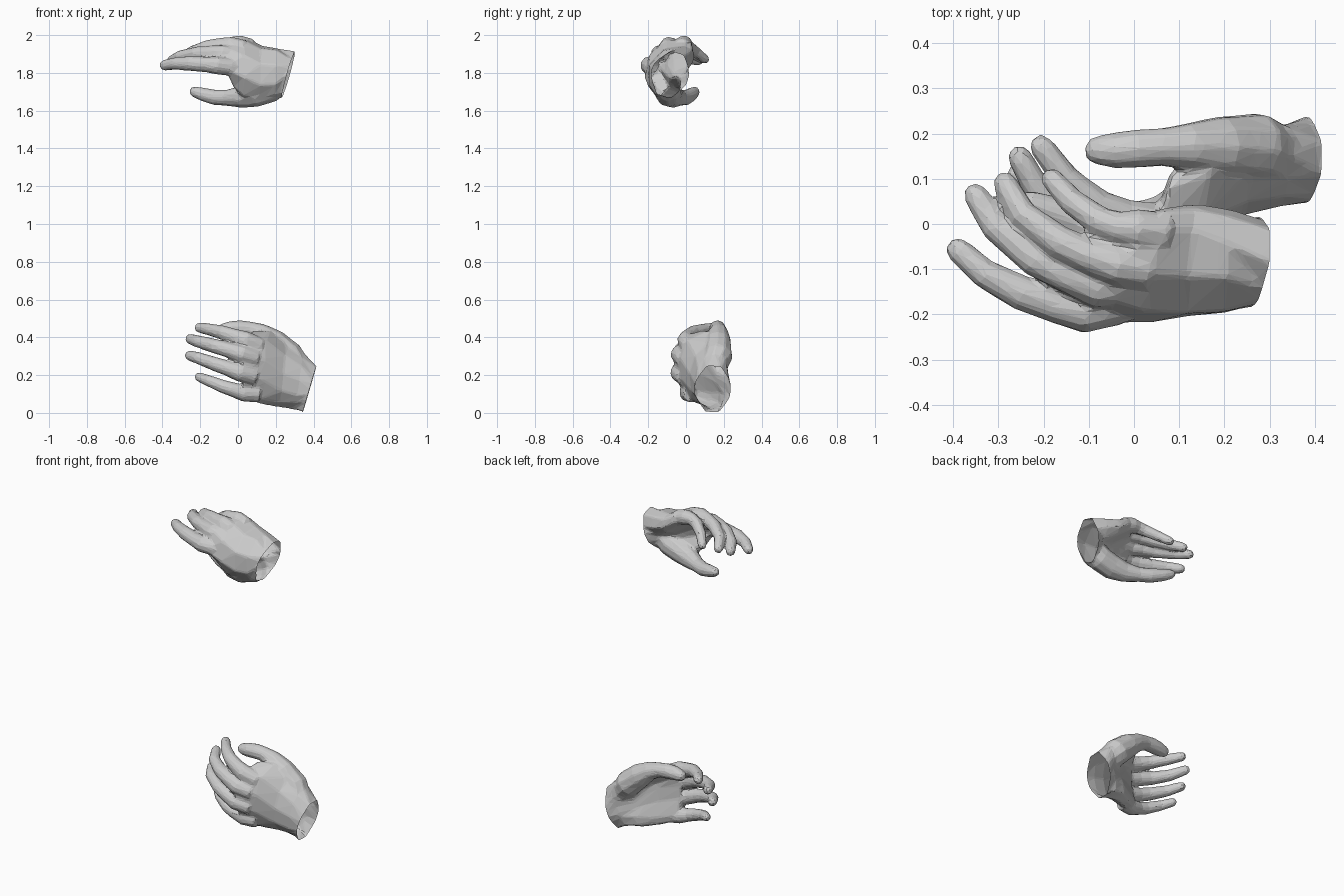
import bpy, bmesh, math
from mathutils import Vector as V

def loft(bm, rings):
    """Closed tube through a list of equal-length rings."""
    rs = [[bm.verts.new(p) for p in r] for r in rings]
    n = len(rs[0])
    fs = []
    for a, b in zip(rs, rs[1:]):
        for i in range(n):
            j = (i + 1) % n
            fs.append(bm.faces.new((a[i], a[j], b[j], b[i])))
    fs += [bm.faces.new(rs[0]), bm.faces.new(rs[-1][::-1])]
    bmesh.ops.recalc_face_normals(bm, faces=fs)

def digit(bm, path, sides=10):
    """Finger tube through (x, y, z, radius) points with a rounded tip."""
    pts = [V(p[:3]) for p in path]
    rad = [p[3] * 1.13 + 0.001 for p in path]
    d = (pts[-1] - pts[-2]).normalized()
    r = rad[-1]
    pts[-1] = pts[-1] + d * 0.010
    pts += [pts[-1] + d * r * 0.6, pts[-1] + d * r * 0.95]
    rad += [r * 0.8, r * 0.4]
    rings = []
    for i, (p, r) in enumerate(zip(pts, rad)):
        t = (pts[min(i + 1, len(pts) - 1)] - pts[max(i - 1, 0)]).normalized()
        u = t.cross(V((0, 0, 1))).normalized()
        w = t.cross(u)
        rings.append([p + (u * math.cos(a) + w * math.sin(a)) * r
                      for a in (2 * math.pi * (k + 0.5) / sides for k in range(sides))])
    loft(bm, rings)

def section(pts, t):
    """Cupped palm cross-section around a five-point arc, with rounded ends."""
    pts = [V(p) for p in pts]
    w = (0.8, 0.97, 1, 0.97, 0.8)
    back, front = [], []
    for i, p in enumerate(pts):
        tan = (pts[min(i + 1, 4)] - pts[max(i - 1, 0)]).normalized()
        n = tan.cross(V((1, 0, 0))).normalized()
        back.append(p + n * t * w[i])
        front.append(p - n * t * w[i])
    ends = []
    for i, j in ((0, 1), (4, 3)):
        tan = (pts[i] - pts[j]).normalized()
        n = (back[i] - pts[i]).normalized()
        ends.append([pts[i] + tan * t * 0.6 + n * t * s for s in (0.38, -0.38)])
    return back + ends[1] + front[::-1] + ends[0][::-1]

def hand(name, wrist, stations, digits):
    a, b = V(wrist[0]), V(wrist[1])
    tan = (b - a).normalized()
    nrm = tan.cross(tan.cross(V((1, 0, 0)))).normalized()
    if nrm.x < 0:
        nrm = -nrm
    # palm and digits, with the wrist running past its cut
    bm = bmesh.new()
    ring = section([a.lerp(b, i / 4) for i in range(5)], wrist[2])
    loft(bm, [[p + nrm * 0.05 for p in ring], ring] + [section(p, t) for p, t in stations])
    for path in digits:
        digit(bm, path)
    me = bpy.data.meshes.new(name)
    bm.to_mesh(me)
    bm.free()
    ob = bpy.data.objects.new(name, me)
    bpy.context.collection.objects.link(ob)
    bpy.context.view_layer.objects.active = ob
    # fuse into one skin, then reduce to low-poly facets
    m = ob.modifiers.new("fuse", 'REMESH')
    m.mode, m.voxel_size = 'VOXEL', 0.007
    m = ob.modifiers.new("soften", 'SMOOTH')
    m.factor, m.iterations = 0.5, 10
    m = ob.modifiers.new("facet", 'DECIMATE')
    m.ratio = 0.055
    for m in list(ob.modifiers):
        bpy.ops.object.modifier_apply(modifier=m.name)
    # open the wrist
    bm = bmesh.new()
    bm.from_mesh(ob.data)
    bmesh.ops.bisect_plane(bm, geom=bm.verts[:] + bm.edges[:] + bm.faces[:],
                           plane_co=(a + b) / 2, plane_no=nrm, clear_outer=True)
    for f in bm.faces:
        f.smooth = False
    bm.to_mesh(ob.data)
    bm.free()

# upper hand: thumb below, back of hand to the front and top
hand("upper_hand",
     ((0.25, -0.10, 1.735), (0.284, -0.065, 1.85), 0.1),
     [([(0.20, -0.10, 1.71), (0.20, -0.115, 1.75), (0.20, -0.115, 1.81),
        (0.205, -0.075, 1.85), (0.21, -0.025, 1.865)], 0.085),
      ([(0.12, -0.105, 1.695), (0.12, -0.14, 1.75), (0.12, -0.135, 1.82),
        (0.12, -0.085, 1.87), (0.13, -0.0, 1.89)], 0.068),
      ([(0.03, -0.12, 1.70), (0.03, -0.165, 1.785), (0.03, -0.145, 1.865),
        (0.04, -0.085, 1.92), (0.06, 0.0, 1.935)], 0.057),
      ([(-0.025, -0.13, 1.74), (-0.07, -0.18, 1.825), (-0.05, -0.14, 1.90),
        (-0.02, -0.085, 1.94), (0.01, -0.005, 1.952)], 0.04)],
     [[(0.03, -0.16, 1.81, .03), (-0.04, -0.18, 1.83, .04), (-0.11, -0.195, 1.84, .042),
       (-0.17, -0.18, 1.845, .036), (-0.25, -0.152, 1.85, .035), (-0.33, -0.11, 1.85, .029),
       (-0.38, -0.066, 1.842, .025)],
      [(0.0, -0.13, 1.89, .04), (-0.08, -0.14, 1.90, .042), (-0.15, -0.112, 1.905, .035),
       (-0.22, -0.078, 1.90, .034), (-0.308, -0.005, 1.885, .029), (-0.345, 0.055, 1.868, .024)],
      [(0.03, -0.10, 1.93, .04), (-0.04, -0.09, 1.945, .041), (-0.10, -0.07, 1.945, .034),
       (-0.165, -0.04, 1.935, .033), (-0.245, 0.02, 1.91, .028), (-0.28, 0.08, 1.88, .024)],
      [(0.07, -0.02, 1.935, .04), (0.005, -0.01, 1.955, .039), (-0.035, -0.008, 1.955, .032),
       (-0.075, 0.005, 1.945, .03), (-0.138, 0.05, 1.91, .026), (-0.175, 0.092, 1.878, .022)],
      [(0.24, -0.10, 1.765, .06), (0.17, -0.095, 1.715, .064), (0.09, -0.09, 1.69, .063),
       (0.01, -0.065, 1.672, .05), (-0.06, -0.03, 1.668, .037), (-0.12, 0.0, 1.67, .036),
       (-0.19, 0.03, 1.687, .031), (-0.22, 0.042, 1.697, .025)]])

# lower hand: the mirrored hand, thumb above, tilted down towards the wrist
hand("lower_hand",
     ((0.398, 0.145, 0.19), (0.36, 0.14, 0.06), 0.096),
     [([(0.34, 0.16, 0.26), (0.335, 0.14, 0.22), (0.325, 0.125, 0.165),
        (0.315, 0.13, 0.105), (0.305, 0.14, 0.075)], 0.086),
      ([(0.26, 0.165, 0.33), (0.25, 0.11, 0.27), (0.24, 0.09, 0.20),
        (0.23, 0.095, 0.135), (0.22, 0.125, 0.08)], 0.072),
      ([(0.17, 0.135, 0.39), (0.15, 0.05, 0.345), (0.14, 0.03, 0.28),
        (0.13, 0.035, 0.185), (0.12, 0.07, 0.09)], 0.06),
      ([(0.075, 0.09, 0.405), (0.05, 0.01, 0.375), (0.03, -0.025, 0.31),
        (0.02, -0.025, 0.21), (0.03, 0.02, 0.105)], 0.041)],
     [[(0.12, 0.02, 0.35, .04), (0.04, 0.0, 0.385, .042), (-0.02, 0.015, 0.405, .036),
       (-0.08, 0.04, 0.425, .033), (-0.152, 0.1, 0.442, .028), (-0.198, 0.162, 0.45, .024)],
      [(0.10, -0.01, 0.285, .04), (0.02, -0.035, 0.31, .042), (-0.05, -0.022, 0.333, .036),
       (-0.12, 0.002, 0.353, .034), (-0.208, 0.065, 0.377, .029), (-0.248, 0.138, 0.39, .024)],
      [(0.09, -0.01, 0.19, .04), (0.01, -0.037, 0.213, .042), (-0.06, -0.03, 0.238, .035),
       (-0.12, -0.015, 0.258, .033), (-0.21, 0.035, 0.29, .028), (-0.25, 0.098, 0.302, .024)],
      [(0.11, 0.03, 0.10, .04), (0.03, 0.01, 0.105, .04), (-0.03, 0.005, 0.124, .033),
       (-0.08, 0.012, 0.14, .031), (-0.155, 0.045, 0.17, .026), (-0.198, 0.085, 0.187, .022)],
      [(0.33, 0.145, 0.23, .06), (0.27, 0.17, 0.305, .068), (0.19, 0.17, 0.375, .061),
       (0.12, 0.172, 0.422, .046), (0.06, 0.17, 0.442, .037), (0.01, 0.167, 0.447, .038),
       (-0.04, 0.163, 0.445, .036), (-0.065, 0.163, 0.442, .03)]])
